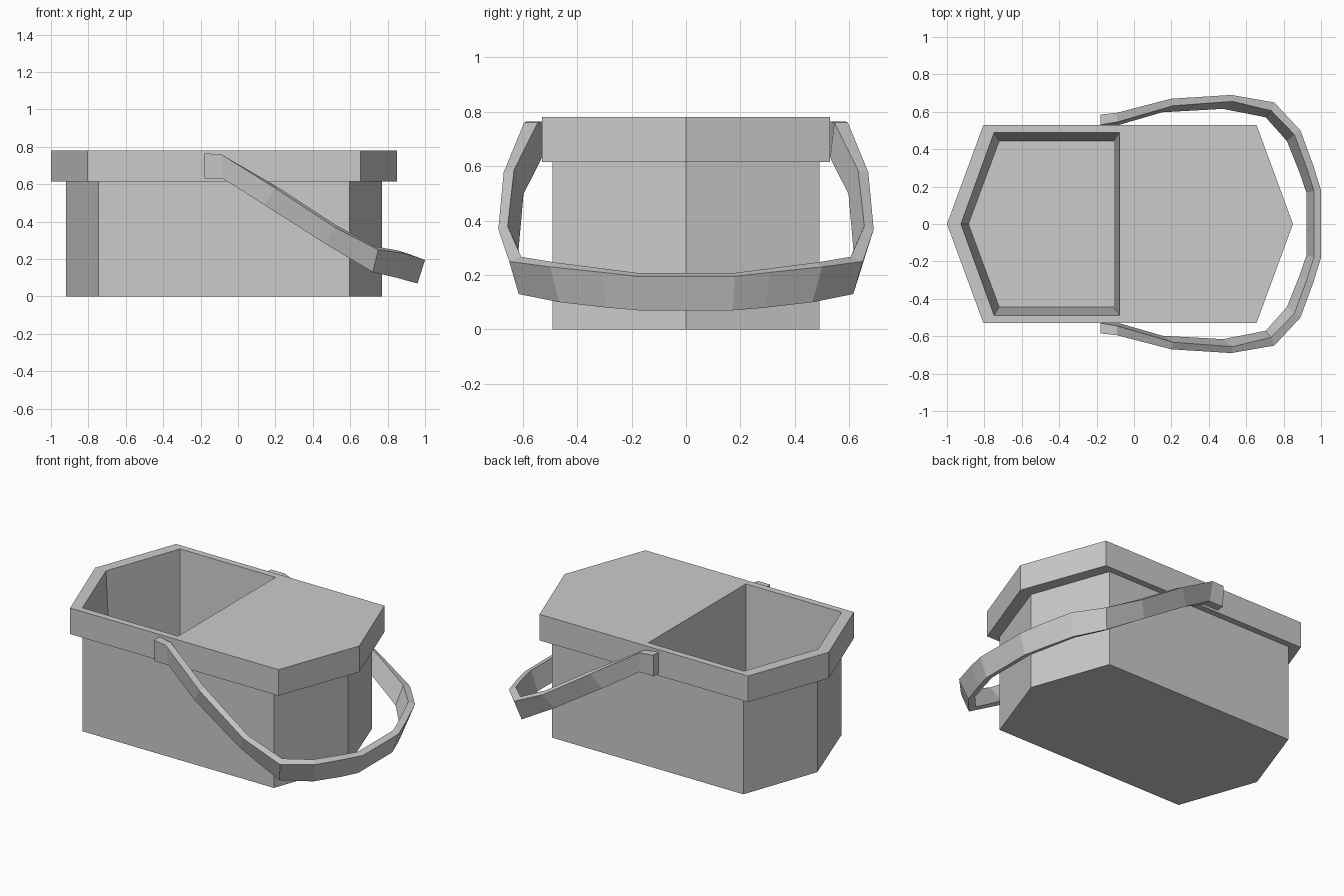
import bpy, bmesh
from mathutils import Vector

if "Cube" in bpy.data.objects:
    bpy.data.objects.remove(bpy.data.objects["Cube"])


def finish(name, bm):
    bmesh.ops.recalc_face_normals(bm, faces=bm.faces)
    mesh = bpy.data.meshes.new(name)
    bm.to_mesh(mesh)
    bm.free()
    obj = bpy.data.objects.new(name, mesh)
    bpy.context.collection.objects.link(obj)
    return obj


def hexagon(left, left_corner, right_corner, right, half):
    return [(left, 0), (left_corner, -half), (right_corner, -half),
            (right, 0), (right_corner, half), (left_corner, half)]


def pocket(left, left_corner, right, half):
    return [(left, 0), (left_corner, -half), (right, -half),
            (right, half), (left_corner, half)]


def ring(bm, pts, z):
    return [bm.verts.new((x, y, z)) for x, y in pts]


def bridge(bm, a, b):
    n = len(a)
    for i in range(n):
        j = (i + 1) % n
        bm.faces.new((a[i], a[j], b[j], b[i]))


# Basket: tapered-end body, overhanging rim, half lid and open pocket
bm = bmesh.new()
lower = hexagon(-0.92, -0.745, 0.595, 0.77, 0.49)
upper = hexagon(-1.0, -0.805, 0.655, 0.85, 0.53)
rings = [ring(bm, lower, 0), ring(bm, lower, 0.615),
         ring(bm, upper, 0.615), ring(bm, upper, 0.78)]
bm.faces.new(rings[0])
for a, b in zip(rings, rings[1:]):
    bridge(bm, a, b)
t = rings[-1]
p = ring(bm, pocket(-0.925, -0.748, -0.078, 0.488), 0.78)
floor = ring(bm, pocket(-0.885, -0.72, -0.108, 0.445), 0.04)
for f in ((t[0], t[1], p[1], p[0]), (t[1], t[2], p[2], p[1]),
          (t[2], t[3], t[4], p[3], p[2]),
          (t[4], t[5], p[4], p[3]), (t[5], t[0], p[0], p[4])):
    bm.faces.new(f)
bridge(bm, p, floor)
bm.faces.new(floor)
finish("basket_body", bm)

# Handle: outer top and outer bottom edges of half the strap, then mirrored
top = [(-0.18, 0.585, 0.765), (-0.09, 0.595, 0.76), (0.20, 0.67, 0.578),
       (0.52, 0.69, 0.368), (0.75, 0.65, 0.25), (0.89, 0.50, 0.23),
       (0.96, 0.31, 0.21), (1.0, 0.18, 0.195)]
low = [(-0.18, 0.58, 0.63), (-0.08, 0.58, 0.63), (0.14, 0.635, 0.49),
       (0.47, 0.65, 0.28), (0.72, 0.615, 0.13), (0.85, 0.465, 0.10),
       (0.92, 0.29, 0.08), (0.96, 0.17, 0.07)]


def mirrored(pts):
    return [Vector(q) for q in pts] + [Vector((x, -y, z)) for x, y, z in reversed(pts)]


top, low = mirrored(top), mirrored(low)
last = len(top) - 1
bm = bmesh.new()
sections = []
for i, (a, b) in enumerate(zip(top, low)):
    tangent = (top[min(i + 1, last)] - top[max(i - 1, 0)]).normalized()
    inward = (b - a).cross(tangent).normalized()
    if inward.dot(Vector((0.35, 0, 0.4)) - a) < 0:
        inward.negate()
    end = min(i, last - i)
    if end < 2:
        inward = Vector((0, -1 if a.y > 0 else 1, 0))
    shift = inward * (0.055, 0.05, 0.04, 0.037, 0.05, 0.042, 0.04, 0.04)[end]
    sections.append([bm.verts.new(v) for v in (a, b, b + shift, a + shift)])
for a, b in zip(sections, sections[1:]):
    bridge(bm, a, b)
bm.faces.new(sections[0])
bm.faces.new(sections[-1])
finish("handle", bm)
